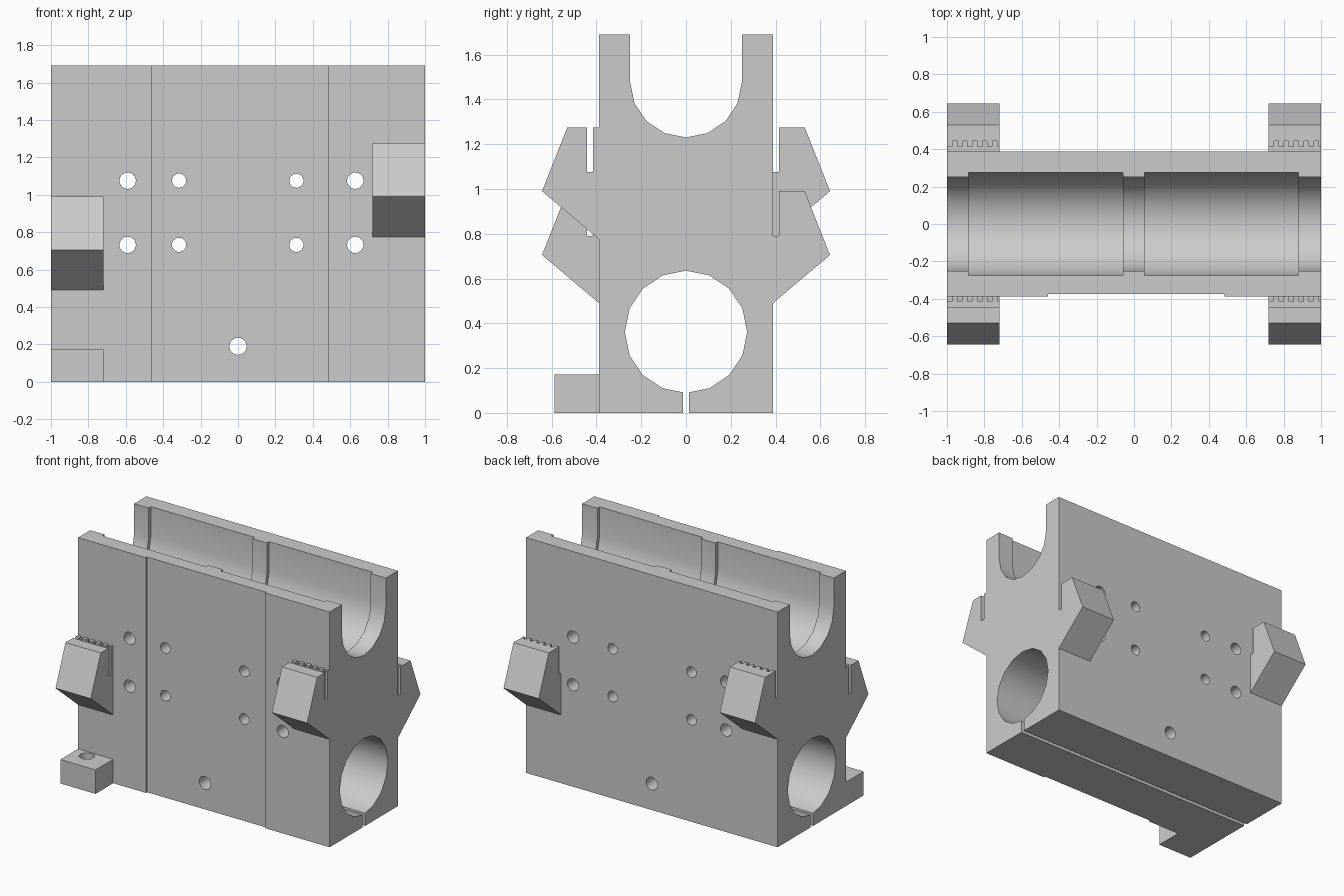
import bpy, bmesh, math
from mathutils import Matrix

cube = bpy.data.objects.get("Cube")
if cube:
    bpy.data.objects.remove(cube, do_unlink=True)

grey = bpy.data.materials.new("plain grey")
grey.use_nodes = True
GREY = (0.6, 0.6, 0.6, 1)
grey.diffuse_color = GREY
grey.node_tree.nodes["Principled BSDF"].inputs["Base Color"].default_value = GREY


def finish(name, bm):
    bmesh.ops.recalc_face_normals(bm, faces=bm.faces)
    mesh = bpy.data.meshes.new(name)
    bm.to_mesh(mesh)
    bm.free()
    mesh.materials.append(grey)
    ob = bpy.data.objects.new(name, mesh)
    bpy.context.collection.objects.link(ob)
    return ob


def prism(name, profile, x0, x1):
    """Extrude a (y, z) outline along x."""
    bm = bmesh.new()
    face = bm.faces.new([bm.verts.new((x0, y, z)) for y, z in profile])
    ext = bmesh.ops.extrude_face_region(bm, geom=[face])["geom"]
    bmesh.ops.translate(bm, vec=(x1 - x0, 0, 0),
                        verts=[v for v in ext if isinstance(v, bmesh.types.BMVert)])
    return finish(name, bm)


def box(name, x0, x1, y0, y1, z0, z1):
    return prism(name, [(y0, z0), (y1, z0), (y1, z1), (y0, z1)], x0, x1)


def cylinder(name, radius, depth, centre, axis=None):
    bm = bmesh.new()
    rot = Matrix.Rotation(math.pi / 2, 4, axis) if axis else Matrix()
    bmesh.ops.create_cone(bm, cap_ends=True, segments=24, radius1=radius, radius2=radius,
                          depth=depth, matrix=Matrix.Translation(centre) @ rot)
    return finish(name, bm)


def arc(radius, z, start, end, steps):
    angles = [start + (end - start) * i / steps for i in range(steps + 1)]
    return [(radius * math.cos(a), z + radius * math.sin(a)) for a in angles]


def cut(target, cutters):
    for c in cutters:
        c.hide_render = True
        mod = target.modifiers.new("cut", "BOOLEAN")
        mod.operation = "DIFFERENCE"
        mod.solver = "EXACT"
        mod.object = c
        bpy.context.view_layer.objects.active = target
        bpy.ops.object.modifier_apply(modifier=mod.name)
        bpy.data.objects.remove(c, do_unlink=True)


def channel(radius, x0, x1):
    """Round-bottomed trough open at the top."""
    outline = arc(radius, 1.48, math.pi, 2 * math.pi, 8)
    return prism("channel_cutter", outline + [(radius, 1.8), (-radius, 1.8)], x0, x1)


# Main block with its trough, bearing pockets, bore and clamp slit
body = box("carriage_body", -1, 1, -0.388, 0.388, 0, 1.69)
cutters = [
    channel(0.25, -1.1, 1.1),
    channel(0.275, -0.885, -0.06),
    channel(0.275, 0.055, 0.88),
    prism("bore_cutter", arc(0.273, 0.362, 0, 2 * math.pi, 16)[:-1], -1.1, 1.1),
    box("slit_cutter", -1.1, 1.1, -0.014, 0.014, -0.1, 0.2),
    box("recess_cutter", -0.46, 0.485, -0.5, -0.375, -0.1, 1.8),
]

# Screw holes running front to back
for x, r in ((-0.59, 0.044), (-0.315, 0.038), (0.312, 0.038), (0.627, 0.044)):
    for z in (0.732, 1.075):
        cutters.append(cylinder("hole_cutter", r, 2, (x, 0, z), "X"))
cutters.append(cylinder("hole_cutter", 0.046, 2, (0, 0, 0.19), "X"))
cut(body, cutters)

# Foot with a blind hole
foot = box("foot", -1, -0.72, -0.588, -0.388, 0, 0.172)
cut(foot, [cylinder("foot_hole_cutter", 0.05, 0.2, (-0.89, -0.445, 0.16))])


# Belt clips: hooked arm with a slot, teeth on one side of the slot
def belt_clip(name, side, x0, top):
    wall, slot, arm = 0.388, top - 0.2, 0.443
    outline = [(wall, top - 0.5), (0.643, top - 0.285), (0.53, top),
               (arm, top), (arm, slot), (wall, slot)]
    prism(name, [(side * y, z) for y, z in outline], x0, x0 + 0.28)
    inner, outer = (wall, 0.415) if side < 0 else (0.415, arm)
    y0, y1 = sorted((side * inner, side * outer))
    pitch = 0.0533
    for i in range(6):
        start = x0 + i * pitch
        end = min(start + pitch * 0.55, x0 + 0.28)
        box(f"{name}_tooth_{i + 1}", start, end, y0, y1, slot, top)


belt_clip("front_right_clip", -1, -1, 0.99)
belt_clip("front_left_clip", -1, 0.72, 1.275)
belt_clip("back_right_clip", 1, -1, 1.275)
belt_clip("back_left_clip", 1, 0.72, 0.99)

# Smooth the round surfaces, keep edges sharp
bpy.ops.object.select_all(action="DESELECT")
for ob in (body, foot):
    ob.select_set(True)
bpy.context.view_layer.objects.active = body
bpy.ops.object.shade_smooth_by_angle(angle=math.radians(30))
